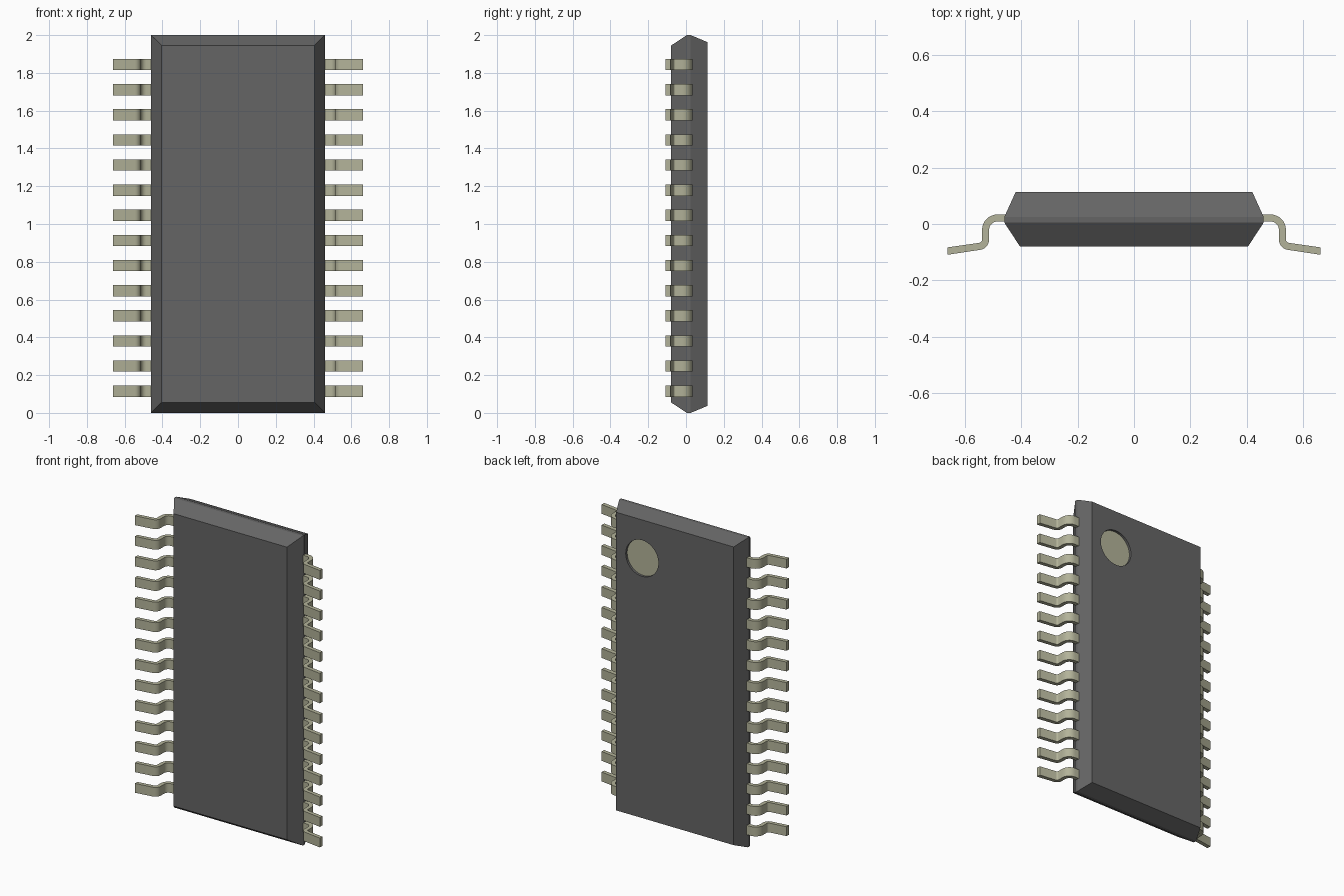
import bpy, bmesh, math
from mathutils import Matrix

old = bpy.data.objects.get("Cube")
if old:
    bpy.data.objects.remove(old, do_unlink=True)


def material(name, color):
    m = bpy.data.materials.new(name)
    m.diffuse_color = color
    m.use_nodes = True
    m.node_tree.nodes["Principled BSDF"].inputs["Base Color"].default_value = color
    return m


def add_object(name, bm, mats):
    bmesh.ops.recalc_face_normals(bm, faces=bm.faces[:])
    mesh = bpy.data.meshes.new(name)
    bm.to_mesh(mesh)
    bm.free()
    obj = bpy.data.objects.new(name, mesh)
    bpy.context.collection.objects.link(obj)
    for m in mats:
        mesh.materials.append(m)
    return obj


def loft(rings):
    """Skin a list of equal-sized rings and cap both ends."""
    bm = bmesh.new()
    loops = [[bm.verts.new(p) for p in ring] for ring in rings]
    n = len(loops[0])
    for a, b in zip(loops, loops[1:]):
        for i in range(n):
            j = (i + 1) % n
            bm.faces.new((a[i], a[j], b[j], b[i]))
    bm.faces.new(loops[0])
    bm.faces.new(loops[-1])
    return bm


def select_only(obj):
    bpy.ops.object.select_all(action="DESELECT")
    obj.select_set(True)
    bpy.context.view_layer.objects.active = obj


dark = material("dark grey plastic", (0.13, 0.13, 0.13, 1))
metal = material("pale olive metal", (0.45, 0.45, 0.32, 1))

# Body: rectangles (depth, half width, half height) lofted front to back
BACK = 0.113
levels = [(-0.079, 0.405, 0.945), (0.005, 0.46, 1.0),
          (0.025, 0.46, 1.0), (BACK, 0.42, 0.963)]
corners = [(-1, -1), (1, -1), (1, 1), (-1, 1)]
body = add_object("body", loft([[(sx * w, y, 1 + sz * h) for sx, sz in corners]
                                for y, w, h in levels]), [dark, metal])

# Shallow round marker recess on the back
bm = bmesh.new()
place = Matrix.Translation((0.235, BACK, 1.715)) @ Matrix.Rotation(math.pi / 2, 4, "X")
bmesh.ops.create_cone(bm, cap_ends=True, segments=40, radius1=0.117,
                      radius2=0.117, depth=0.03, matrix=place)
cutter = add_object("marker_cutter", bm, [dark])
cutter.hide_render = True
cut = body.modifiers.new("marker recess", "BOOLEAN")
cut.operation = "DIFFERENCE"
cut.solver = "EXACT"
cut.object = cutter
select_only(body)
bpy.ops.object.modifier_apply(modifier=cut.name)
bpy.data.objects.remove(cutter, do_unlink=True)
for p in body.data.polygons:
    floor = p.normal.y > 0.9 and p.center.y < BACK - 0.005
    p.material_index = 1 if floor else 0

# Pins: gull-wing strip as (upper, lower) edge points seen from above
def bend(center, r_a, r_b, start, end, steps=8):
    pairs = []
    for i in range(steps + 1):
        t = math.radians(start + (end - start) * i / steps)
        pairs.append([(center[0] + r * math.cos(t), center[1] + r * math.sin(t))
                      for r in (r_a, r_b)])
    return pairs


strip = [[(0.44, 0.034), (0.44, 0.009)]]
strip += bend((0.484, -0.021), 0.055, 0.03, 90, 0)
strip += bend((0.551, -0.055), 0.012, 0.037, 180, 262)
strip += [[(0.661, -0.083), (0.661, -0.109)]]
half = 0.03
pins = add_object("pins", loft([[(a[0], a[1], -half), (a[0], a[1], half),
                                 (b[0], b[1], half), (b[0], b[1], -half)]
                                for a, b in strip]), [metal])
pins.location.z = 0.115
select_only(pins)
bpy.ops.object.shade_smooth_by_angle(angle=math.radians(30))

# Repeat up the side and mirror to the other side
row = pins.modifiers.new("row", "ARRAY")
row.count = 14
row.use_relative_offset = False
row.use_constant_offset = True
row.constant_offset_displace = (0, 0, 0.133)
mirror = pins.modifiers.new("both sides", "MIRROR")
mirror.use_mirror_merge = False
for name in (row.name, mirror.name):
    bpy.ops.object.modifier_apply(modifier=name)
